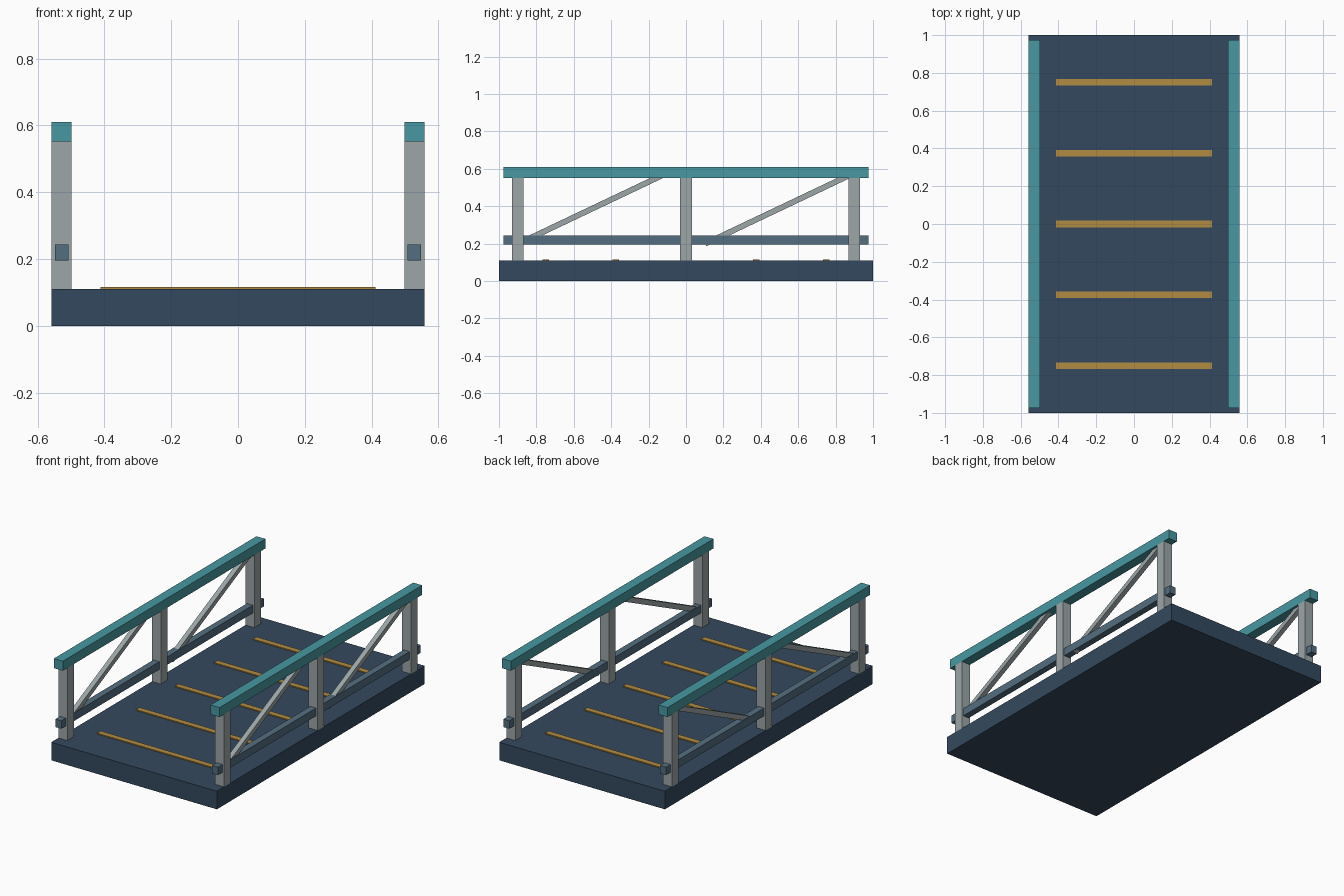
import bpy
import math

cube = bpy.data.objects.get("Cube")
if cube:
    bpy.data.objects.remove(cube, do_unlink=True)


def material(name, rgb):
    """Flat material from 0-255 sRGB values, stored as linear."""
    lin = [((c / 255 + 0.055) / 1.055) ** 2.4 for c in rgb]
    mat = bpy.data.materials.new(name)
    mat.use_nodes = True
    mat.diffuse_color = (*lin, 1)
    bsdf = mat.node_tree.nodes["Principled BSDF"]
    bsdf.inputs["Base Color"].default_value = (*lin, 1)
    bsdf.inputs["Roughness"].default_value = 0.8
    return mat


NAVY = material("navy_deck", (52, 73, 94))
TEAL = material("teal_rail", (72, 152, 162))
GREY = material("pale_grey", (156, 166, 167))
SLATE = material("slate_blue", (84, 110, 128))
OCHRE = material("ochre_stripe", (178, 140, 66))


def box(name, size, center, mat, tilt=0.0):
    """Box of full size, optionally tilted about the x axis."""
    bpy.ops.mesh.primitive_cube_add(size=1, location=center)
    ob = bpy.context.object
    ob.name = name
    ob.scale = size
    bpy.ops.object.transform_apply(location=False, rotation=False, scale=True)
    ob.rotation_euler.x = tilt
    ob.data.materials.append(mat)
    return ob


DECK_TOP = 0.11
RAIL_BASE = 0.552
RAIL_X = 0.528

# Deck slab and raised cross strips
box("deck", (1.116, 2, DECK_TOP), (0, 0, DECK_TOP / 2), NAVY)
for i in range(-2, 3):
    box("deck_strip", (0.824, 0.035, 0.012), (0, i * 0.375, DECK_TOP), OCHRE)

# Railings on both sides
for side, s in (("left", 1), ("right", -1)):
    x = s * RAIL_X
    box(side + "_top_rail", (0.06, 1.95, 0.058), (x, 0, RAIL_BASE + 0.029), TEAL)
    box(side + "_lower_rail", (0.04, 1.95, 0.048), (x, 0, 0.22), SLATE)
    for y in (-0.9, 0, 0.9):
        height = RAIL_BASE - DECK_TOP
        box(side + "_post", (0.06, 0.062, height),
            (x, y, DECK_TOP + height / 2), GREY)
    # Diagonal braces, all rising toward the back
    for y in (-0.5, 0.5):
        box(side + "_brace", (0.03, 0.88, 0.03), (x, y, 0.388), GREY,
            math.atan2(0.19, 0.4))
